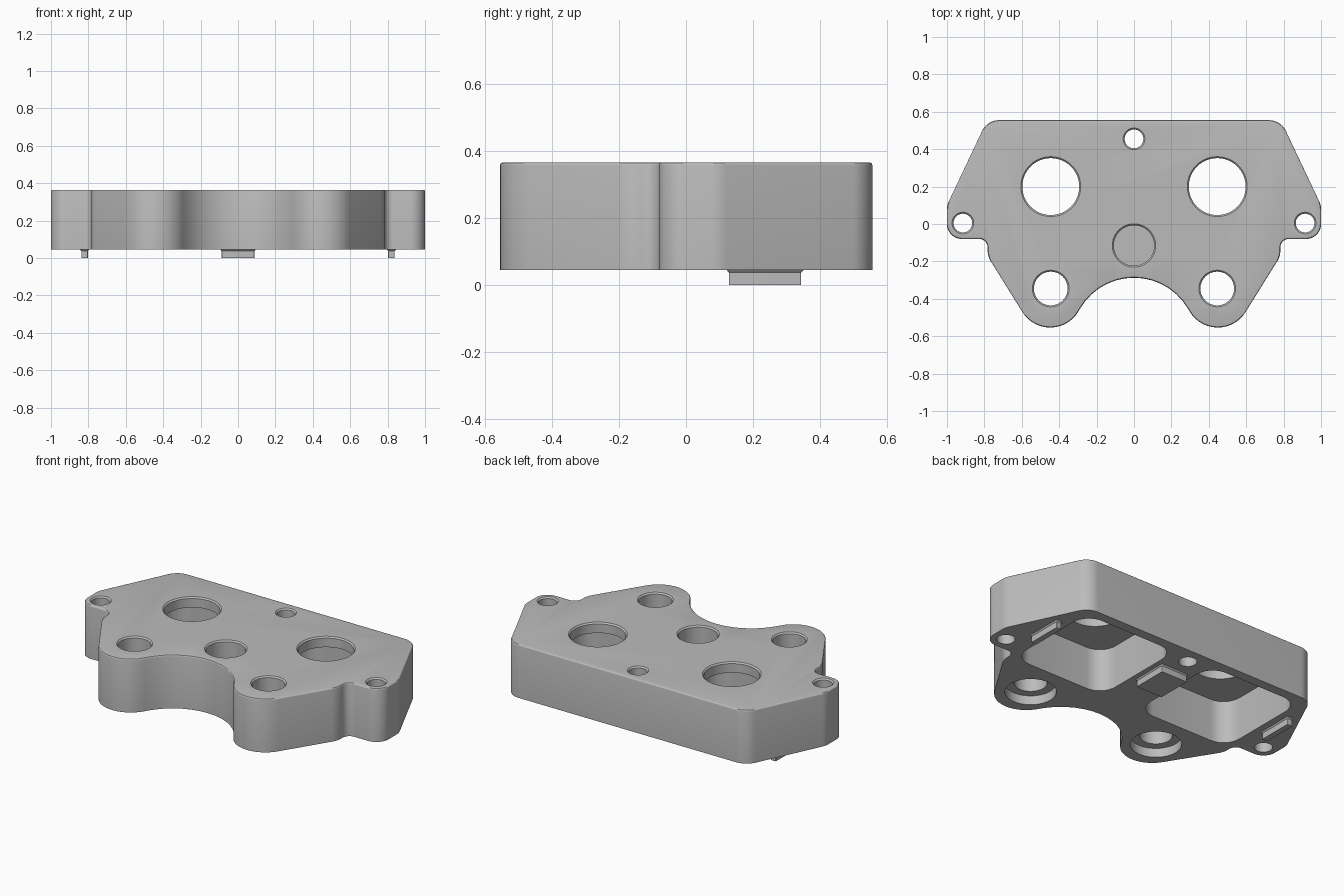
import bpy, bmesh, math
from mathutils import Vector

cube = bpy.data.objects.get("Cube")
if cube:
    bpy.data.objects.remove(cube, do_unlink=True)

BASE, TOP, EDGE = 0.045, 0.365, 0.008

grey = bpy.data.materials.new("plain_grey")
grey.use_nodes = True
grey.diffuse_color = (0.5, 0.5, 0.5, 1)
grey.node_tree.nodes["Principled BSDF"].inputs["Base Color"].default_value = (0.5, 0.5, 0.5, 1)


def rounded(corners, steps=14):
    """Clockwise outline whose corners (x, y, radius) are replaced by arcs."""
    out = []
    for i, (x, y, r) in enumerate(corners):
        p = Vector((x, y))
        a = (Vector(corners[i - 1][:2]) - p).normalized()
        b = (Vector(corners[(i + 1) % len(corners)][:2]) - p).normalized()
        half = a.angle(b) / 2
        centre = p + (a + b).normalized() * r / math.sin(half)
        start = p + a * r / math.tan(half) - centre
        end = p + b * r / math.tan(half) - centre
        a0 = math.atan2(start.y, start.x)
        turn = math.atan2(end.y, end.x) - a0
        turn = (turn + math.pi) % (2 * math.pi) - math.pi
        for k in range(steps + 1):
            t = a0 + turn * k / steps
            out.append(centre + r * Vector((math.cos(t), math.sin(t))))
    return out


def box(x0, x1, y0, y1, r):
    return rounded([(x0, y1, r), (x1, y1, r), (x1, y0, r), (x0, y0, r)], 8)


def circle(x, y, r, n=64):
    return [Vector((x + r * math.cos(2 * math.pi * k / n), y - r * math.sin(2 * math.pi * k / n)))
            for k in range(n)]


def shrink(pts, d):
    """Move a clockwise outline inward by d."""
    out = []
    for i, p in enumerate(pts):
        t = (pts[(i + 1) % len(pts)] - pts[i - 1]).normalized()
        out.append(p + d * Vector((t.y, -t.x)))
    return out


def loft(name, rings):
    """Closed solid through equal-length outlines given as (points, z)."""
    bm = bmesh.new()
    loops = [[bm.verts.new((p.x, p.y, z)) for p in pts] for pts, z in rings]
    n = len(loops[0])
    for low, high in zip(loops, loops[1:]):
        for i in range(n):
            j = (i + 1) % n
            bm.faces.new((low[i], low[j], high[j], high[i]))
    bm.faces.new(loops[0])
    bm.faces.new(loops[-1])
    bmesh.ops.recalc_face_normals(bm, faces=bm.faces)
    mesh = bpy.data.meshes.new(name)
    bm.to_mesh(mesh)
    bm.free()
    mesh.materials.append(grey)
    obj = bpy.data.objects.new(name, mesh)
    bpy.context.collection.objects.link(obj)
    return obj


def cut(target, rings):
    cutter = loft("cutter", rings)
    cutter.hide_render = True
    mod = target.modifiers.new("cut", "BOOLEAN")
    mod.operation, mod.solver, mod.object = "DIFFERENCE", "EXACT", cutter
    bpy.context.view_layer.objects.active = target
    bpy.ops.object.modifier_apply(modifier=mod.name)
    bpy.data.objects.remove(cutter, do_unlink=True)


def smooth(obj):
    bpy.ops.object.select_all(action="DESELECT")
    obj.select_set(True)
    bpy.context.view_layer.objects.active = obj
    bpy.ops.object.shade_smooth_by_angle(angle=math.radians(30))


def top_hole(x, y, r, floor):
    """Round hole from the top with a slightly broken edge."""
    pts = circle(x, y, r)
    cut(body, [(pts, floor), (pts, TOP - EDGE), (shrink(pts, -2 * EDGE), TOP + EDGE)])


# Body plate: half outline mirrored around the arched front notch
side = [(0.785, 0.555, 0.1), (1.0, 0.1, 0.1), (1.0, -0.08, 0.08),
        (0.783, -0.08, 0.045), (0.783, -0.172, 0.12), (0.443, -0.717, 0.175)]
outline = rounded(side + [(0, 0.04, 0.334)] + [(-x, y, r) for x, y, r in reversed(side)])
rings = [(outline, BASE)]
for k in range(4):
    t = k / 3 * math.pi / 2
    rings.append((shrink(outline, EDGE * (1 - math.cos(t))), TOP - EDGE + EDGE * math.sin(t)))
body = loft("body_plate", rings)

# Centre openings: small through hole at the back, blind bore in the middle
top_hole(0, 0.455, 0.05, -0.1)
top_hole(0, -0.115, 0.108, 0.17)

for s in (1, -1):
    # Underside pocket with the large opening in its thin roof
    xs = sorted((s * 0.125, s * 0.755))
    pocket = box(*xs, -0.12, 0.495, 0.11)
    cut(body, [(pocket, -0.1), (pocket, 0.303)])
    top_hole(s * 0.445, 0.2, 0.152, 0.2)
    # Ear hole
    top_hole(s * 0.915, 0.005, 0.05, -0.1)
    # Counterbored leg hole
    top_hole(s * 0.445, -0.345, 0.09, -0.1)
    bore = circle(s * 0.445, -0.345, 0.14)
    cut(body, [(bore, -0.1), (bore, BASE + 0.055)])
smooth(body)

# Locating tabs under the plate, flared where they meet it
for name, x, half in (("centre_tab", 0, 0.088), ("left_tab", 0.82, 0.017), ("right_tab", -0.82, 0.017)):
    pts = box(x - half, x + half, 0.128, 0.343, 0.004)
    tab = loft(name, [(pts, 0), (pts, BASE - EDGE), (shrink(pts, -EDGE), BASE + 0.001)])
    smooth(tab)
